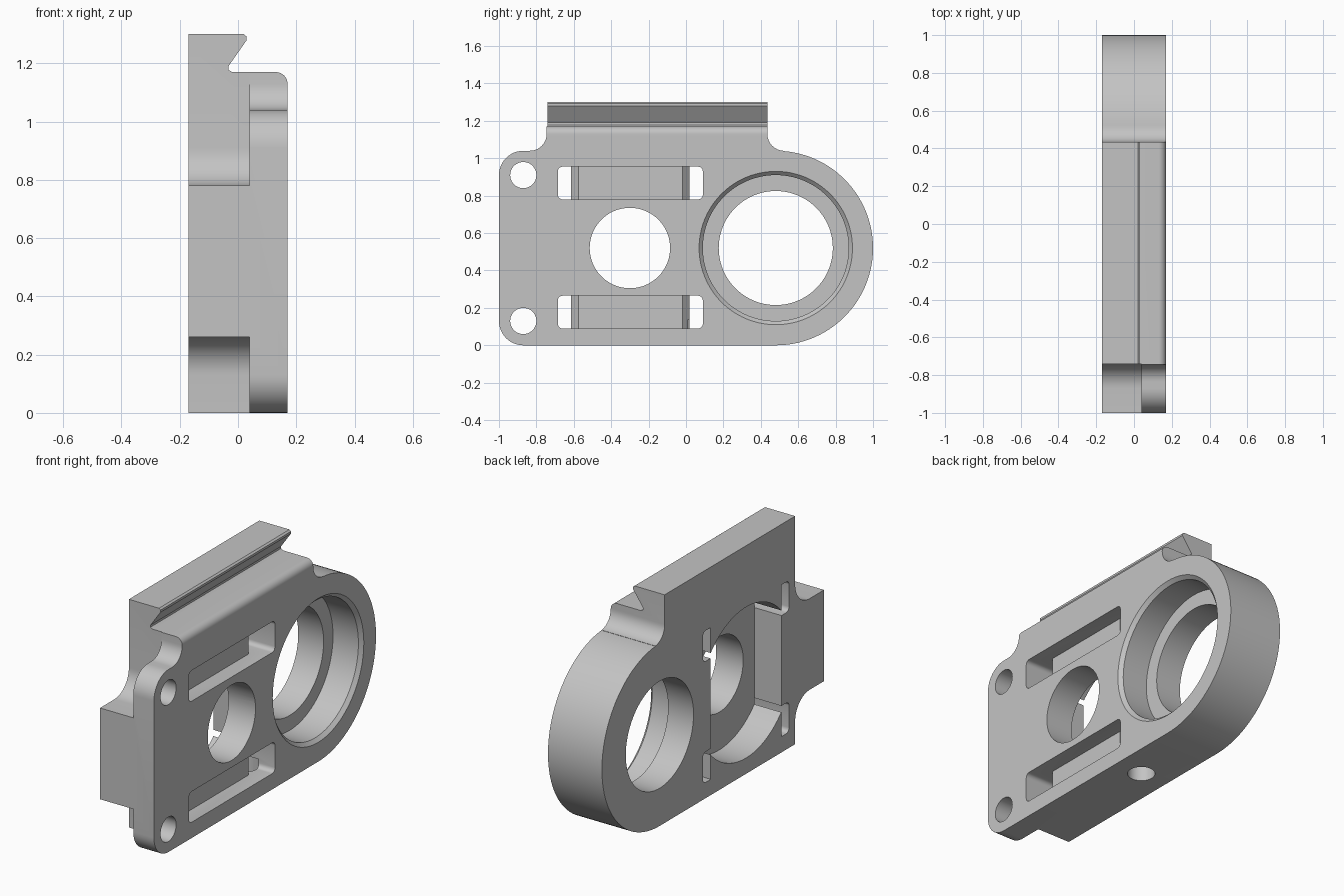
import bpy, bmesh
from math import cos, sin, radians, asin, degrees
from mathutils import Vector

cube = bpy.data.objects.get("Cube")
if cube:
    bpy.data.objects.remove(cube, do_unlink=True)

grey = bpy.data.materials.new("machined_grey")
grey.use_nodes = True
colour = (0.55, 0.55, 0.55, 1)
grey.diffuse_color = colour
grey.node_tree.nodes["Principled BSDF"].inputs["Base Color"].default_value = colour


def arc(cx, cy, r, start, end, steps=12):
    angles = [radians(start + (end - start) * i / steps) for i in range(steps + 1)]
    return [(cx + r * cos(a), cy + r * sin(a)) for a in angles]


def circle(cx, cy, r, steps=96):
    return arc(cx, cy, r, 0, 360, steps)[:-1]


# Maps a profile point (a, b) and an extrusion distance d to model space
PLACE = {
    "x": lambda a, b, d: (d, a, b),
    "y": lambda a, b, d: (a, d, b),
    "z": lambda a, b, d: (b, a, d),
}


def prism(name, profile, axis, low, high, end_profile=None, round_long=0):
    place = PLACE[axis]
    bm = bmesh.new()
    first = [bm.verts.new(place(a, b, low)) for a, b in profile]
    last = [bm.verts.new(place(a, b, high)) for a, b in end_profile or profile]
    bm.faces.new(first)
    bm.faces.new(last)
    n = len(first)
    for i in range(n):
        j = (i + 1) % n
        bm.faces.new((first[i], first[j], last[j], last[i]))
    if round_long:
        edges = [e for e in bm.edges if e.calc_length() > 0.5
                 and abs((e.verts[0].co - e.verts[1].co).normalized().x) > 0.99]
        bmesh.ops.bevel(bm, geom=edges, offset=round_long, segments=5,
                        profile=0.5, affect='EDGES')
    bmesh.ops.recalc_face_normals(bm, faces=bm.faces[:])
    mesh = bpy.data.meshes.new(name)
    bm.to_mesh(mesh)
    bm.free()
    mesh.materials.append(grey)
    obj = bpy.data.objects.new(name, mesh)
    bpy.context.collection.objects.link(obj)
    return obj


def select(obj):
    bpy.ops.object.select_all(action='DESELECT')
    obj.select_set(True)
    bpy.context.view_layer.objects.active = obj


# Main plate: rounded lugs at the front, round boss at the back, raised rail
MID = 0.52
outline = (arc(-0.87, 0.13, 0.13, 180, 270)
           + arc(0.48, MID, 0.52, -90, 85.8, 64)
           + arc(0.525, 1.13, 0.09, 265.8, 180)
           + [(0.435, 1.3), (-0.745, 1.3)]
           + arc(-0.835, 1.13, 0.09, 0, -90)
           + arc(-0.87, 0.91, 0.13, 90, 180))
body = prism("bracket_body", outline, "x", -0.17, 0.17)


def cut(*args, **kwargs):
    cutter = prism(*args, **kwargs)
    cutter.hide_render = True
    select(body)
    mod = body.modifiers.new("cut", 'BOOLEAN')
    mod.operation = 'DIFFERENCE'
    mod.solver = 'EXACT'
    mod.object = cutter
    bpy.ops.object.modifier_apply(modifier=mod.name)
    bpy.data.objects.remove(cutter, do_unlink=True)


# Dovetail groove and rounded shoulder along the rail
groove = ([(0.02, 1.4), (0.02, 1.3), (0.03, 1.292), (0.03, 1.28),
           (-0.033, 1.19), (-0.033, 1.178), (-0.02, 1.17)]
          + arc(0.13, 1.13, 0.04, 90, 0, 8) + [(0.3, 1.13), (0.3, 1.4)])
cut("dovetail_cutter", groove, "y", -1.2, 1.2)

# Corner reliefs behind the lugs, and the lug holes
relief = ([(-1.1, 0.78)] + arc(-0.87, 0.91, 0.13, -90, 0)
          + [(-0.74, 1.4), (-1.1, 1.4)])
cut("upper_relief_cutter", relief, "x", -0.3, 0.04)
cut("lower_relief_cutter", [(y, 2 * MID - z) for y, z in relief], "x", -0.3, 0.04)
for z in (0.13, 0.91):
    cut("lug_hole_cutter", circle(-0.87, z, 0.07, 40), "x", -0.3, 0.3)

# Large bore with a chamfered counterbore
cut("bore_cutter", circle(0.48, MID, 0.305), "x", -0.3, 0.3)
cut("counterbore_cutter", circle(0.48, MID, 0.39), "x", -0.01, 0.3)
cut("chamfer_cutter", circle(0.48, MID, 0.39), "x", 0.15, 0.19,
    end_profile=circle(0.48, MID, 0.43))

# Round rear pocket with flat sides, and its centre hole
side = degrees(asin(0.3195 / 0.43))
pocket = (arc(-0.2975, MID, 0.43, 90 - side, 90 + side, 40)
          + arc(-0.2975, MID, 0.43, 270 - side, 270 + side, 40))
cut("pocket_cutter", pocket, "x", -0.3, 0)
cut("centre_hole_cutter", circle(-0.3, MID, 0.215, 72), "x", -0.3, 0.3)

# Two slots, open right through at their ends, with a chamfered bridge between
slot = [(-0.685, -0.3), (-0.615, -0.3), (-0.615, 0.04), (-0.575, 0.08),
        (-0.02, 0.08), (0.02, 0.04), (0.02, -0.3), (0.09, -0.3),
        (0.09, 0.3), (-0.685, 0.3)]
for low, high in ((0.09, 0.265), (0.78, 0.955)):
    cut("slot_cutter", slot, "z", low, high, round_long=0.025)

# Blind hole in the underside
cut("underside_hole_cutter", circle(0.06, 0, 0.073, 40), "z", -0.1, 0.135)

select(body)
bpy.ops.object.shade_smooth_by_angle(angle=radians(30))
